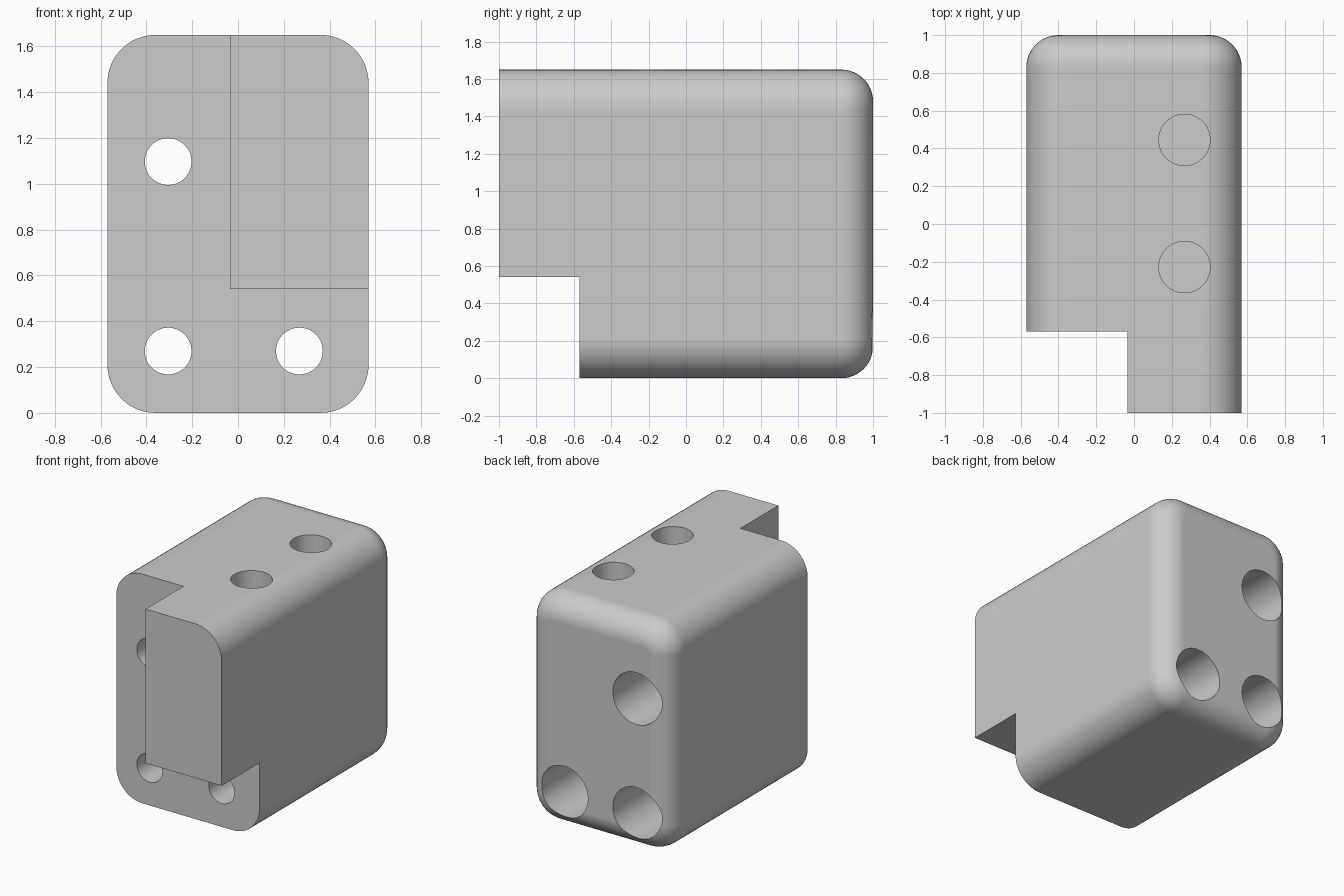
import bpy
import bmesh
from math import sin, cos, pi
from mathutils import Vector

cube = bpy.data.objects.get("Cube")
if cube:
    bpy.data.objects.remove(cube, do_unlink=True)

HALF_W, HEIGHT = 0.57, 1.65
FRONT, BACK, STEP = -1.0, 1.0, -0.57
SIDE_R, BACK_R = 0.21, 0.17
SEG = 12

grey = bpy.data.materials.new("plain_grey")
grey.use_nodes = True
colour = (0.6, 0.6, 0.6, 1)
grey.diffuse_color = colour
grey.node_tree.nodes["Principled BSDF"].inputs["Base Color"].default_value = colour


def make_object(name, bm):
    bmesh.ops.recalc_face_normals(bm, faces=bm.faces)
    mesh = bpy.data.meshes.new(name)
    bm.to_mesh(mesh)
    bm.free()
    mesh.materials.append(grey)
    obj = bpy.data.objects.new(name, mesh)
    bpy.context.collection.objects.link(obj)
    return obj


def rounded_ring(bm, y, inset):
    """Rounded rectangle across the block, shrunk by inset."""
    r = SIDE_R - inset
    cx, cz = HALF_W - SIDE_R, HEIGHT / 2 - SIDE_R
    ring = []
    for q, (sx, sz) in enumerate([(1, 1), (-1, 1), (-1, -1), (1, -1)]):
        for i in range(SEG + 1):
            a = (q + i / SEG) * pi / 2
            ring.append(bm.verts.new((sx * cx + r * cos(a), y,
                                      HEIGHT / 2 + sz * cz + r * sin(a))))
    return ring


def cut(target, bm):
    """Subtract a closed bmesh from the target."""
    tool = make_object("cutter", bm)
    tool.hide_render = True
    mod = target.modifiers.new("cut", 'BOOLEAN')
    mod.operation = 'DIFFERENCE'
    mod.solver = 'EXACT'
    mod.object = tool
    bpy.context.view_layer.objects.active = target
    bpy.ops.object.modifier_apply(modifier=mod.name)
    bpy.data.objects.remove(tool, do_unlink=True)


def cut_box(target, low, high):
    bm = bmesh.new()
    bmesh.ops.create_cube(bm, size=1)
    low, high = Vector(low), Vector(high)
    bmesh.ops.scale(bm, vec=high - low, verts=bm.verts)
    bmesh.ops.translate(bm, vec=(low + high) / 2, verts=bm.verts)
    cut(target, bm)


def cut_hole(target, start, end, radius):
    start, end = Vector(start), Vector(end)
    axis = end - start
    bm = bmesh.new()
    bmesh.ops.create_cone(bm, cap_ends=True, segments=48, radius1=radius,
                          radius2=radius, depth=axis.length)
    bmesh.ops.rotate(bm, verts=bm.verts,
                     matrix=Vector((0, 0, 1)).rotation_difference(axis).to_matrix())
    bmesh.ops.translate(bm, vec=(start + end) / 2, verts=bm.verts)
    cut(target, bm)


# Block with rounded long edges and a rounded back rim
bm = bmesh.new()
rings = [rounded_ring(bm, FRONT, 0)]
for i in range(SEG + 1):
    a = i / SEG * pi / 2
    rings.append(rounded_ring(bm, BACK - BACK_R + BACK_R * sin(a),
                              BACK_R * (1 - cos(a))))
for a, b in zip(rings, rings[1:]):
    for i in range(len(a)):
        j = (i + 1) % len(a)
        bm.faces.new((a[i], a[j], b[j], b[i]))
bm.faces.new(rings[0])
bm.faces.new(rings[-1])
block = make_object("mounting_block", bm)

# Front step, leaving the projecting upper corner
cut_box(block, (-1, -1.5, -0.5), (-0.035, STEP, 2))
cut_box(block, (-0.5, -1.5, -0.5), (1, STEP, 0.54))

# Screw holes with deep counterbores from the back
for x, z in [(-0.305, 0.27), (0.268, 0.27), (-0.305, 1.097)]:
    cut_hole(block, (x, STEP - 0.1, z), (x, 0, z), 0.102)
    cut_hole(block, (x, -0.29, z), (x, BACK + 0.1, z), 0.187)

# Blind holes in the top
for y in (0.445, -0.228):
    cut_hole(block, (0.267, y, HEIGHT + 0.1), (0.267, y, HEIGHT - 0.5), 0.136)

# Smooth the fillets and keep crisp edges
bpy.ops.object.select_all(action='DESELECT')
block.select_set(True)
bpy.context.view_layer.objects.active = block
bpy.ops.object.shade_smooth_by_angle(angle=pi / 6)
weighted = block.modifiers.new("flat_face_normals", 'WEIGHTED_NORMAL')
weighted.keep_sharp = True
